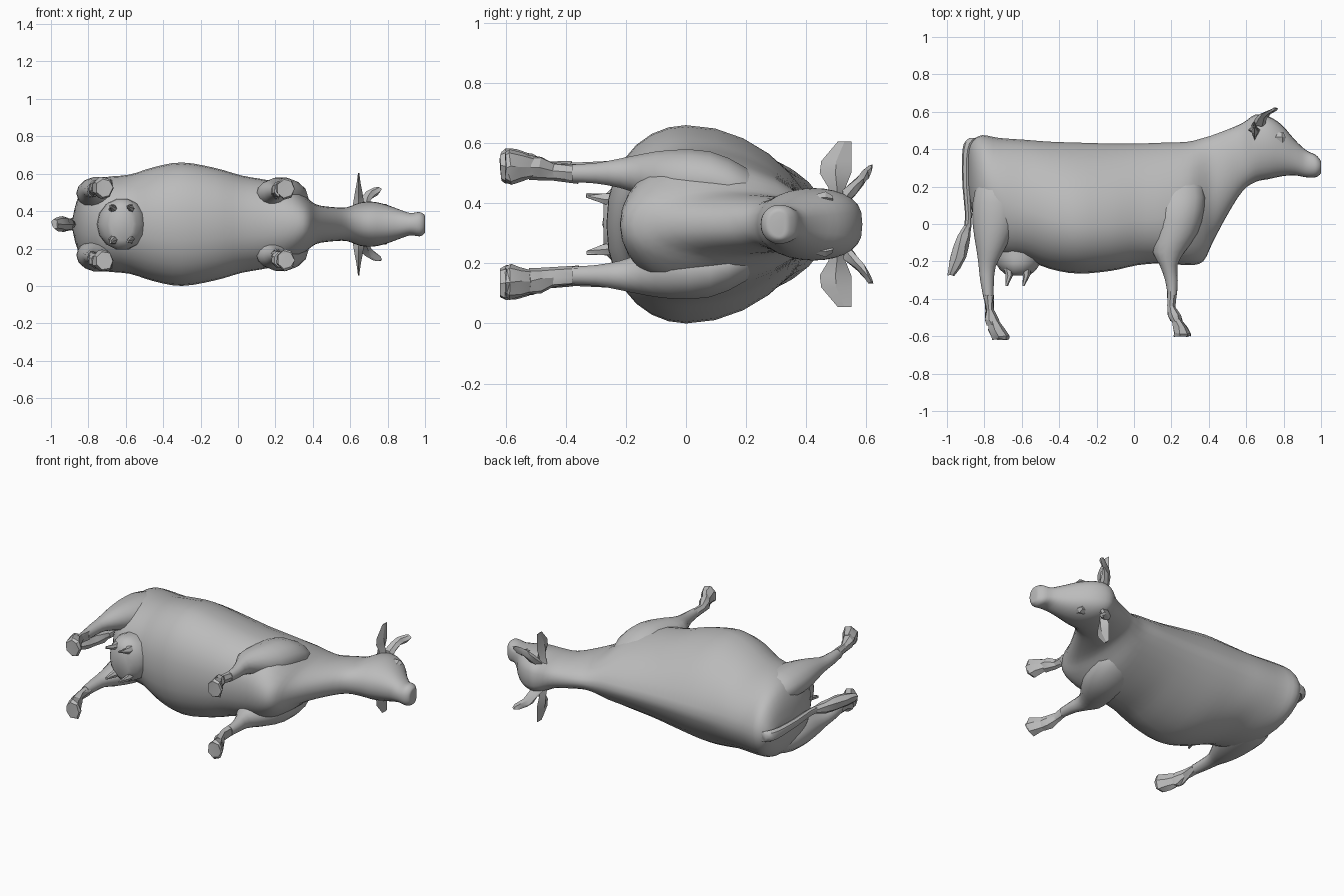
import bpy, bmesh, math, random
from mathutils import Vector

random.seed(4)
MID = 0.33          # the animal lies on its side, mirrored about z = MID
hide = bpy.data.materials.new("grey hide")
hide.diffuse_color = (0.5, 0.5, 0.5, 1)


def smooth_rows(rows, sub):
    """Catmull-Rom interpolation of the station rows."""
    out = []
    for i in range(len(rows) - 1):
        a, b = rows[max(i - 1, 0)], rows[i]
        c, d = rows[i + 1], rows[min(i + 2, len(rows) - 1)]
        for k in range(sub):
            t = k / sub
            out.append([0.5 * (2 * q + (r - p) * t + (2 * p - 5 * q + 4 * r - s) * t * t
                               + (3 * q - p - 3 * r + s) * t ** 3)
                        for p, q, r, s in zip(a, b, c, d)])
    return out + [list(rows[-1])]


def loft(name, rings, angle=40, jitter=0.0):
    """Skin a list of equal rings of points, with capped ends."""
    bm = bmesh.new()
    vr = []
    for ring in rings:
        vr.append([bm.verts.new(Vector(p) + Vector([random.uniform(-jitter, jitter)
                   for _ in range(3)])) for p in ring])
    n = len(vr[0])
    for a, b in zip(vr, vr[1:]):
        for i in range(n):
            bm.faces.new((a[i], a[(i + 1) % n], b[(i + 1) % n], b[i]))
    bm.faces.new(vr[0])
    bm.faces.new(vr[-1])
    if jitter:
        bmesh.ops.triangulate(bm, faces=bm.faces[:])
    bmesh.ops.recalc_face_normals(bm, faces=bm.faces[:])
    me = bpy.data.meshes.new(name)
    bm.to_mesh(me)
    bm.free()
    me.materials.append(hide)
    ob = bpy.data.objects.new(name, me)
    bpy.context.collection.objects.link(ob)
    bpy.ops.object.select_all(action='DESELECT')
    ob.select_set(True)
    bpy.context.view_layer.objects.active = ob
    bpy.ops.object.shade_smooth_by_angle(angle=math.radians(angle))
    return ob


def trunk(name, rows, n=28, sub=3):
    """Rows: x, top y, widest y, bottom y, half width, squareness of the top."""
    rings = []
    for x, top, mid, bot, w, p in smooth_rows(rows, sub):
        ring = []
        for i in range(n):
            a = 2 * math.pi * i / n
            c, s = math.cos(a), math.sin(a)
            e = p if s > 0 else 0.9
            y = mid + s * ((top - mid) if s > 0 else (mid - bot))
            ring.append((x, y, MID + w * math.copysign(abs(c) ** e, c)))
        rings.append(ring)
    return loft(name, rings, 50)


def limb(name, rows, side, n=8, sub=1, angle=30, jitter=0.0):
    """Rows: x, y, offset from mid, radius x, radius z; rings face along y."""
    rings = [[(x + rx * math.cos(2 * math.pi * i / n), y,
               MID + side * o + rz * math.sin(2 * math.pi * i / n)) for i in range(n)]
             for x, y, o, rx, rz in smooth_rows(rows, sub)]
    return loft(name, rings, angle, jitter)


# Barrel, neck and head in one skin
trunk("body", [
    (-0.885, 0.41, 0.30, 0.20, 0.03, 1.0),
    (-0.86, 0.45, 0.25, 0.04, 0.13, 1.0),
    (-0.81, 0.475, 0.20, -0.08, 0.21, 1.0),
    (-0.72, 0.46, 0.14, -0.17, 0.25, 1.1),
    (-0.58, 0.45, 0.08, -0.19, 0.265, 1.1),
    (-0.45, 0.44, 0.03, -0.24, 0.305, 1.25),
    (-0.30, 0.435, 0.00, -0.265, 0.33, 1.35),
    (-0.12, 0.43, 0.00, -0.25, 0.30, 1.35),
    (0.02, 0.43, 0.02, -0.22, 0.26, 1.3),
    (0.16, 0.435, 0.03, -0.21, 0.235, 1.3),
    (0.29, 0.44, 0.05, -0.22, 0.20, 1.2),
    (0.37, 0.46, 0.08, -0.20, 0.14, 1.1),
    (0.42, 0.475, 0.16, -0.10, 0.105, 1.0),
    (0.50, 0.505, 0.28, 0.05, 0.092, 0.9),
    (0.58, 0.54, 0.36, 0.175, 0.09, 0.8),
    (0.65, 0.585, 0.42, 0.225, 0.115, 0.7),
    (0.72, 0.575, 0.42, 0.24, 0.12, 0.7),
    (0.79, 0.53, 0.39, 0.255, 0.105, 0.7),
    (0.86, 0.45, 0.35, 0.26, 0.08, 0.7),
    (0.92, 0.395, 0.32, 0.25, 0.06, 0.7),
    (0.97, 0.37, 0.31, 0.25, 0.065, 0.6),
    (0.995, 0.345, 0.31, 0.265, 0.052, 0.6),
    (1.0, 0.33, 0.31, 0.28, 0.04, 0.6)])

for side, tag in ((1, "upper"), (-1, "lower")):
    # Front leg: shoulder blade down to the knee
    limb(tag + "_shoulder", [
        (0.25, 0.30, 0.06, 0.05, 0.04), (0.25, 0.20, 0.11, 0.12, 0.08),
        (0.24, 0.08, 0.145, 0.135, 0.10), (0.22, -0.05, 0.15, 0.12, 0.10),
        (0.185, -0.15, 0.165, 0.085, 0.07), (0.185, -0.22, 0.17, 0.048, 0.05),
        (0.20, -0.30, 0.17, 0.034, 0.035), (0.205, -0.38, 0.17, 0.025, 0.03)],
        side, 14, 2, 50)
    limb(tag + "_front_shin", [
        (0.203, -0.36, 0.17, 0.026, 0.032), (0.20, -0.44, 0.175, 0.02, 0.03),
        (0.212, -0.485, 0.185, 0.037, 0.042), (0.225, -0.52, 0.19, 0.033, 0.04)],
        side, 7, 1, 25, 0.005)
    limb(tag + "_front_hoof", [
        (0.225, -0.505, 0.19, 0.026, 0.036), (0.245, -0.55, 0.192, 0.04, 0.052),
        (0.257, -0.585, 0.192, 0.045, 0.06), (0.255, -0.60, 0.19, 0.047, 0.05)],
        side, 7, 1, 25, 0.004)
    # Hind leg: thigh down to the hock
    limb(tag + "_thigh", [
        (-0.72, 0.30, 0.12, 0.06, 0.05), (-0.73, 0.18, 0.16, 0.12, 0.08),
        (-0.74, 0.05, 0.165, 0.125, 0.09), (-0.755, -0.06, 0.17, 0.10, 0.08),
        (-0.77, -0.15, 0.175, 0.07, 0.06), (-0.785, -0.23, 0.175, 0.045, 0.04),
        (-0.785, -0.31, 0.175, 0.036, 0.034), (-0.778, -0.40, 0.175, 0.026, 0.03)],
        side, 14, 2, 50)
    limb(tag + "_hind_shin", [
        (-0.778, -0.38, 0.175, 0.027, 0.032), (-0.772, -0.46, 0.18, 0.022, 0.03),
        (-0.762, -0.51, 0.195, 0.04, 0.045), (-0.752, -0.54, 0.195, 0.036, 0.04)],
        side, 7, 1, 25, 0.005)
    limb(tag + "_hind_hoof", [
        (-0.752, -0.52, 0.195, 0.03, 0.04), (-0.735, -0.565, 0.195, 0.046, 0.055),
        (-0.715, -0.60, 0.195, 0.05, 0.06), (-0.715, -0.617, 0.195, 0.045, 0.05)],
        side, 7, 1, 25, 0.004)
    # Teats
    for k, x in enumerate((-0.67, -0.58)):
        limb(f"{tag}_teat_{k}", [
            (x, -0.22, 0.08, 0.03, 0.03), (x + 0.005, -0.275, 0.085, 0.018, 0.018),
            (x - 0.012, -0.33, 0.095, 0.007, 0.007)], side, 6, 1, 25, 0.003)
    # Ear: thin leaf that widens outwards to a blunt end
    ear = []
    for o, lo, hi, t in ((0.08, 0.475, 0.53, 0.035), (0.12, 0.475, 0.53, 0.028),
                         (0.17, 0.445, 0.55, 0.02), (0.21, 0.45, 0.55, 0.012),
                         (0.275, 0.505, 0.55, 0.003)):
        z, m = MID + side * o, (lo + hi) / 2
        ear.append([(0.645 - t, m, z), (0.645, hi, z), (0.645 + t, m, z), (0.645, lo, z)])
    loft(tag + "_ear", ear, 25)
    # Horn: sweeps out and forward
    limb(tag + "_horn", [
        (0.665, 0.525, 0.085, 0.035, 0.035), (0.68, 0.565, 0.125, 0.032, 0.03),
        (0.70, 0.59, 0.155, 0.03, 0.025), (0.735, 0.605, 0.175, 0.025, 0.022),
        (0.755, 0.62, 0.19, 0.012, 0.01)], side, 6, 1, 25, 0.004)
    # Brow over the eye
    limb(tag + "_brow", [
        (0.78, 0.49, 0.085, 0.02, 0.01), (0.775, 0.465, 0.09, 0.035, 0.022),
        (0.785, 0.435, 0.09, 0.02, 0.012)], side, 6, 1, 25)

# Udder
limb("udder", [(-0.63, -0.08, 0, 0.13, 0.13), (-0.62, -0.18, 0, 0.13, 0.14),
               (-0.62, -0.24, 0, 0.10, 0.13), (-0.62, -0.275, 0, 0.06, 0.09)], 1, 14, 2, 50)

# Tail and its hanging switch
limb("tail", [(-0.85, 0.46, 0, 0.03, 0.03), (-0.88, 0.43, 0, 0.03, 0.035),
              (-0.895, 0.35, 0, 0.025, 0.03), (-0.895, 0.20, 0, 0.022, 0.025),
              (-0.885, 0.05, 0, 0.018, 0.022), (-0.89, -0.02, 0, 0.02, 0.022)], 1, 8, 2, 40)
limb("tail_switch", [(-0.888, 0.0, 0, 0.02, 0.02), (-0.91, -0.06, 0, 0.038, 0.035),
                     (-0.925, -0.12, 0, 0.042, 0.04), (-0.94, -0.18, 0, 0.045, 0.04),
                     (-0.962, -0.235, 0, 0.032, 0.035), (-0.978, -0.275, 0, 0.018, 0.025)],
     1, 7, 1, 25, 0.004)
